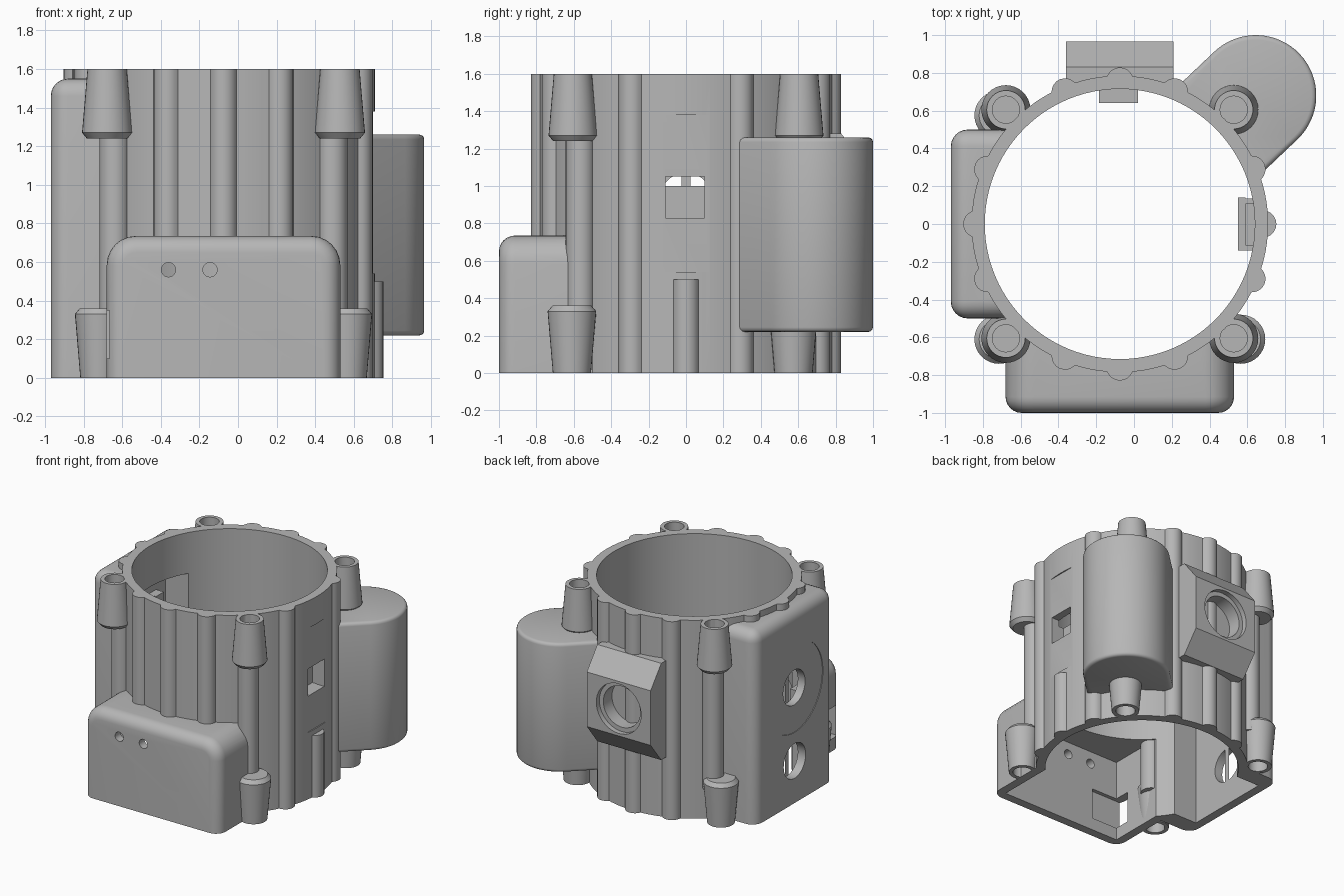
import bpy, bmesh
from math import sin, cos, pi, radians
from mathutils import Vector, Matrix

if "Cube" in bpy.data.objects:
    bpy.data.objects.remove(bpy.data.objects["Cube"])

GREY = (0.47, 0.47, 0.47, 1)
grey = bpy.data.materials.new("plain_grey")
grey.use_nodes = True
grey.diffuse_color = GREY
grey.node_tree.nodes["Principled BSDF"].inputs["Base Color"].default_value = GREY

AX = -0.075          # x of the barrel axis
BORE, OUTER, TOP = 0.715, 0.785, 1.6


def finish(name, bm):
    bmesh.ops.recalc_face_normals(bm, faces=bm.faces)
    mesh = bpy.data.meshes.new(name)
    bm.to_mesh(mesh)
    bm.free()
    mesh.materials.append(grey)
    obj = bpy.data.objects.new(name, mesh)
    bpy.context.collection.objects.link(obj)
    return obj


def box(name, lo, hi, bevels=()):
    """Box between two corners; bevels are (edge rule, radius) passes."""
    bm = bmesh.new()
    lo, hi = Vector(lo), Vector(hi)
    bmesh.ops.create_cube(bm, size=1)
    for v in bm.verts:
        v.co = (lo + hi) / 2 + v.co * (hi - lo)
    for rule, radius in bevels:
        edges = [e for e in bm.edges if rule(e.verts[0].co, e.verts[1].co)]
        bmesh.ops.bevel(bm, geom=edges, offset=radius, segments=6, profile=0.5, affect='EDGES')
    return finish(name, bm)


def rod(name, centre, radius, length, axis='Z', sides=32):
    bm = bmesh.new()
    turn = {'X': Matrix.Rotation(pi / 2, 4, 'Y'), 'Y': Matrix.Rotation(pi / 2, 4, 'X'),
            'Z': Matrix.Identity(4)}[axis]
    bmesh.ops.create_cone(bm, cap_ends=True, segments=sides, radius1=radius, radius2=radius,
                          depth=length, matrix=Matrix.Translation(centre) @ turn)
    return finish(name, bm)


def prism(name, points, direction):
    bm = bmesh.new()
    face = bm.faces.new([bm.verts.new(p) for p in points])
    out = bmesh.ops.extrude_face_region(bm, geom=[face])
    bmesh.ops.translate(bm, vec=direction,
                        verts=[g for g in out["geom"] if isinstance(g, bmesh.types.BMVert)])
    return finish(name, bm)


def lathe(name, profile, x, y, sides=32):
    bm = bmesh.new()
    verts = [bm.verts.new((r, 0, z)) for r, z in profile]
    edges = [bm.edges.new(pair) for pair in zip(verts, verts[1:])]
    bmesh.ops.spin(bm, geom=verts + edges, cent=(0, 0, 0), axis=(0, 0, 1),
                   angle=2 * pi, steps=sides)
    bmesh.ops.remove_doubles(bm, verts=bm.verts, dist=0.0001)
    bmesh.ops.translate(bm, verts=bm.verts, vec=(x, y, 0))
    return finish(name, bm)


def apply(obj, mod):
    bpy.context.view_layer.objects.active = obj
    bpy.ops.object.modifier_apply(modifier=mod.name)


def cut(cutter, *targets):
    for obj in targets:
        mod = obj.modifiers.new("cut", 'BOOLEAN')
        mod.operation, mod.solver, mod.object = 'DIFFERENCE', 'EXACT', cutter
        apply(obj, mod)
    bpy.data.objects.remove(cutter)


# Ribbed barrel: circle outline interrupted by small round ribs
def rib_points(angle, z):
    a = radians(angle)
    mid = Vector((AX + 0.757 * cos(a), 0.757 * sin(a), z))
    arc = [a + radians(-70 + 140 * i / 8) for i in range(9)]
    return [mid + 0.072 * Vector((cos(t), sin(t), 0)) for t in arc]


outline = []
for k in range(16):
    angle = k * 22.5
    if angle % 90 not in (45,) and k != 0:
        outline += rib_points(angle, 0)
    else:
        for d in (-5.5, -2.75, 0, 2.75, 5.5):
            t = radians(angle + d)
            outline.append(Vector((AX + OUTER * cos(t), OUTER * sin(t), 0)))
    for d in (7, 9.5, 12, 14.5):
        t = radians(angle + d)
        outline.append(Vector((AX + OUTER * cos(t), OUTER * sin(t), 0)))
barrel = prism("ribbed_barrel", outline, (0, 0, TOP))
cut(rod("bore", (AX, 0, TOP / 2), BORE, 3, sides=96), barrel)
prism("short_rib", rib_points(0, 0), (0, 0, 0.5))

# Front compartment with rounded top and front edges
front_box = box("front_compartment", (-0.68, -1, 0), (0.53, -0.4, 0.735), (
    (lambda a, b: min(a.z, b.z) > 0.7 and abs(a.x - b.x) < 0.01, 0.15),
    (lambda a, b: max(a.y, b.y) < -0.99 and max(a.z, b.z) > 0.01, 0.085)))

# Side compartment with a rounded outer face
side_box = box("side_compartment", (-0.97, -0.5, 0), (-0.5, 0.5, 1.55), (
    (lambda a, b: (max(a.x, b.x) < -0.96 and max(a.z, b.z) > 0.01)
     or min(a.z, b.z) > 1.5 and abs(a.y - b.y) < 0.01, 0.09),))

# Round pod running tangentially into the barrel
heading = radians(43.5)
pod_mid = Vector((0.645, 0.68, 0.22))
ends = [pod_mid + 0.32 * Vector((cos(t), sin(t), 0))
        for t in [heading + radians(-90 + 180 * i / 32) for i in range(33)]]
back = Vector((cos(heading), sin(heading), 0)) * 0.5
pod = prism("round_pod", ends + [ends[-1] - back, ends[0] - back], (0, 0, 1.04))
soft = pod.modifiers.new("soft_edges", 'BEVEL')
soft.width, soft.segments, soft.angle_limit = 0.025, 3, radians(50)
apply(pod, soft)

# Socket block with sloped top and bottom
slope = [(0.6, 0.5), (0.83, 0.5), (0.965, 0.67), (0.965, 1.11), (0.83, 1.28), (0.6, 1.28)]
socket = prism("socket_block", [(-0.36, y, z) for y, z in slope], (0.57, 0, 0))

# Trim attached parts so that they end inside the barrel wall
cut(rod("trim", (AX, 0, TOP / 2), 0.75, 3, sides=96), front_box, side_box, pod, socket)

# Hollow the compartments and open them to the barrel
cut(box("front_hollow", (-0.61, -0.93, -0.1), (0.46, -0.3, 0.66)), front_box, barrel)
cut(box("side_hollow", (-0.9, -0.36, -0.1), (-0.5, 0.36, 1.27)), side_box, barrel)
cut(box("cable_slot", (-0.75, -0.96, 0.1), (-0.38, -0.8, 0.35)), front_box)
for x in (-0.36, -0.145):
    cut(rod("indicator_hole", (x, -1, 0.56), 0.037, 0.3, 'Y', 24), front_box)

# Side compartment: shallow round recess and two holes
cut(rod("disc_recess", (-1.015, 0, 0.93), 0.36, 0.1, 'X', 64), side_box)
for z in (0.93, 0.34):
    cut(rod("side_hole", (-0.95, 0, z), 0.14, 0.3, 'X', 40), side_box)
for y in (-0.19, 0.19):
    for z in (0.78, 1.08):
        box("switch_bracket", (-0.91, y - 0.05, z - 0.05), (-0.83, y + 0.05, z + 0.05))

# Counterbored socket hole and its inner boss
cut(rod("socket_recess", (AX, 0.965, 0.89), 0.2, 0.08, 'Y', 40), socket)
cut(rod("socket_bore", (AX, 0.965, 0.89), 0.165, 0.3, 'Y', 40), socket)
box("socket_inner_boss", (-0.185, 0.64, 0.79), (0.02, 0.74, 0.99))

# Flat panel and window in the barrel with an inner latch frame
cut(box("panel_recess", (0.70, -0.25, 0.54), (0.9, 0.25, 1.38)), barrel)
cut(box("window_cut", (0.5, -0.11, 0.83), (0.9, 0.10, 1.05)), barrel)
box("latch_plate", (0.55, -0.14, 0.78), (0.59, 0.14, 1.0))
for y in (-0.125, 0.12):
    box("latch_cheek", (0.57, y - 0.015, 0.78), (0.66, y + 0.015, 1.0))
box("latch_floor", (0.57, -0.13, 0.78), (0.66, 0.13, 0.83))

# Tapered screw bosses joined by rods at the four corners
taper = [(0, 0.2), (0.072, 0.2), (0.072, 0), (0.102, 0), (0.13, 0.33), (0.105, 0.36), (0, 0.36)]
for sx in (-1, 1):
    for sy in (-1, 1):
        lathe("upper_boss", [(r, TOP - z) for r, z in taper], AX + sx * 0.603, sy * 0.605)
        lathe("lower_boss", taper, AX + sx * 0.64, -0.61 if sy < 0 else 0.575)
        rod("corner_rod", (AX + sx * 0.565, sy * 0.565, 0.8), 0.078, 1.1)

# Smooth the curved faces, keep real edges sharp
bpy.ops.object.select_all(action='DESELECT')
for obj in bpy.context.scene.objects:
    if obj.type == 'MESH':
        obj.select_set(True)
        bpy.context.view_layer.objects.active = obj
bpy.ops.object.shade_smooth_by_angle(angle=radians(32))
